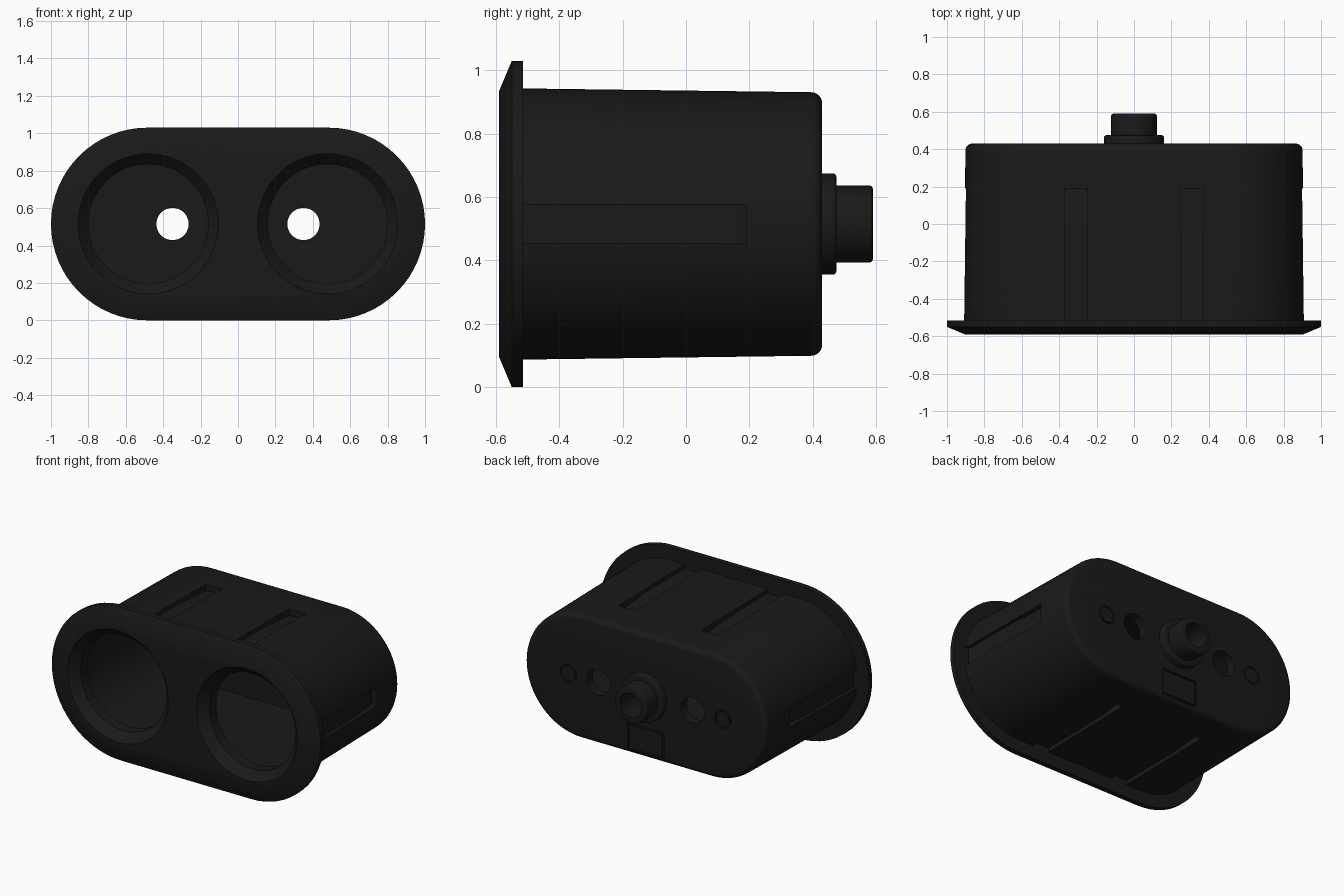
import bpy, bmesh, math
from mathutils import Matrix, Vector

if "Cube" in bpy.data.objects:
    bpy.data.objects.remove(bpy.data.objects["Cube"])

CZ = 0.515          # height of the centre line
HALF = 0.485        # half length of the straight part of the oval

mat = bpy.data.materials.new("dark_plastic")
mat.diffuse_color = (0.01, 0.01, 0.01, 1)
mat.use_nodes = True
mat.node_tree.nodes["Principled BSDF"].inputs["Base Color"].default_value = mat.diffuse_color


def finish(name, bm):
    bmesh.ops.recalc_face_normals(bm, faces=bm.faces)
    me = bpy.data.meshes.new(name)
    bm.to_mesh(me)
    bm.free()
    ob = bpy.data.objects.new(name, me)
    bpy.context.collection.objects.link(ob)
    me.materials.append(mat)
    return ob


def loft(name, rings, half=0.0, cx=0.0, seg=64, closed=False):
    """Stack oval (or round, half=0) rings given as (y, radius)."""
    bm = bmesh.new()
    loops = []
    for y, r in rings:
        pts = []
        for side in (1, -1):
            n = seg // 2
            for i in range(n + 1 if half else n):
                a = -math.pi / 2 + math.pi * i / n + (0 if side > 0 else math.pi)
                pts.append((cx + side * half + r * math.cos(a), y, CZ + r * math.sin(a)))
        loops.append([bm.verts.new(p) for p in pts])
    pairs = list(zip(loops, loops[1:]))
    if closed:
        pairs.append((loops[-1], loops[0]))
    else:
        bm.faces.new(loops[0])
        bm.faces.new(loops[-1])
    for a, b in pairs:
        for i in range(len(a)):
            j = (i + 1) % len(a)
            bm.faces.new((a[i], a[j], b[j], b[i]))
    return finish(name, bm)


def box(name, c, size):
    bm = bmesh.new()
    bmesh.ops.create_cube(bm, size=1, matrix=Matrix.Translation(c) @ Matrix.Diagonal((*size, 1)))
    return finish(name, bm)


def slot(name, off, reach, angle):
    """Stepped clip slot cutter; floor dips toward the back."""
    prof = [(-0.515, reach - 0.025), (-0.09, reach - 0.028), (0.19, reach - 0.05),
            (0.19, reach + 0.05), (-0.515, reach + 0.05)]
    rot = Matrix.Rotation(angle, 3, 'Y')
    bm = bmesh.new()
    ends = [[bm.verts.new(rot @ Vector((off + u, y, r)) + Vector((0, 0, CZ))) for y, r in prof]
            for u in (-0.0615, 0.0615)]
    for e in ends:
        bm.faces.new(e)
    for i in range(5):
        j = (i + 1) % 5
        bm.faces.new((ends[0][i], ends[0][j], ends[1][j], ends[1][i]))
    return finish(name, bm)


def cut(target, cutters):
    for c in cutters:
        c.hide_render = True
        m = target.modifiers.new("cut", 'BOOLEAN')
        m.operation, m.solver, m.object = 'DIFFERENCE', 'EXACT', c
        bpy.context.view_layer.objects.active = target
        bpy.ops.object.modifier_apply(modifier=m.name)


def rounded(y, r, rad, n=5):
    """Quarter-round edge running back to y."""
    return [(y - rad + rad * math.sin(t), r - rad + rad * math.cos(t))
            for t in (math.pi / 2 * i / n for i in range(n + 1))]


# Housing with the chamfered front flange
housing = loft("housing", [(-0.59, 0.42), (-0.55, 0.515), (-0.515, 0.515), (-0.515, 0.428)]
               + rounded(0.43, 0.416, 0.035), HALF)

# Stepped cable spout on the back
spout = loft("cable_spout", [(0.42, 0.16)] + rounded(0.475, 0.16, 0.012, 3)
             + [(0.475, 0.122)] + rounded(0.59, 0.122, 0.012, 3))

# Hollow interior and spout bore
cavity = loft("cavity_cutter", [(-0.46, 0.36), (0.37, 0.36)], HALF)
bore = loft("bore_cutter", [(0.3, 0.08), (0.7, 0.08)])
cutters = [cavity, bore]

for s in (-1, 1):
    # Chamfered front sockets, through holes and round marks on the back
    cutters.append(loft("socket_cutter", [(-0.65, 0.43), (-0.53, 0.32), (-0.4, 0.32)], 0, s * 0.48))
    cutters.append(loft("hole_cutter", [(0.3, 0.086), (0.5, 0.086)], 0, s * 0.35, 48))
    cutters.append(loft("mark_cutter", [(0.418, 0.05), (0.45, 0.05), (0.45, 0.06), (0.418, 0.06)],
                        0, s * 0.575, 32, True))
    # Clip slots on top, bottom and the two ends
    for ang in (0, math.pi):
        cutters.append(slot("slot_cutter", s * 0.31, 0.425, ang))
    cutters.append(slot("end_slot_cutter", 0, 0.91, s * math.pi / 2))
    # Engraved label frame on the back
    cutters.append(box("frame_cutter", (s * 0.13, 0.434, 0.215), (0.012, 0.03, 0.18)))
    cutters.append(box("frame_cutter", (0, 0.434, 0.215 + s * 0.084), (0.272, 0.03, 0.012)))

cut(housing, cutters)
cut(spout, [bore])
for c in cutters:
    bpy.data.objects.remove(c, do_unlink=True)

for ob in (housing, spout):
    bpy.ops.object.select_all(action='DESELECT')
    ob.select_set(True)
    bpy.context.view_layer.objects.active = ob
    bpy.ops.object.shade_smooth_by_angle(angle=math.radians(25))
